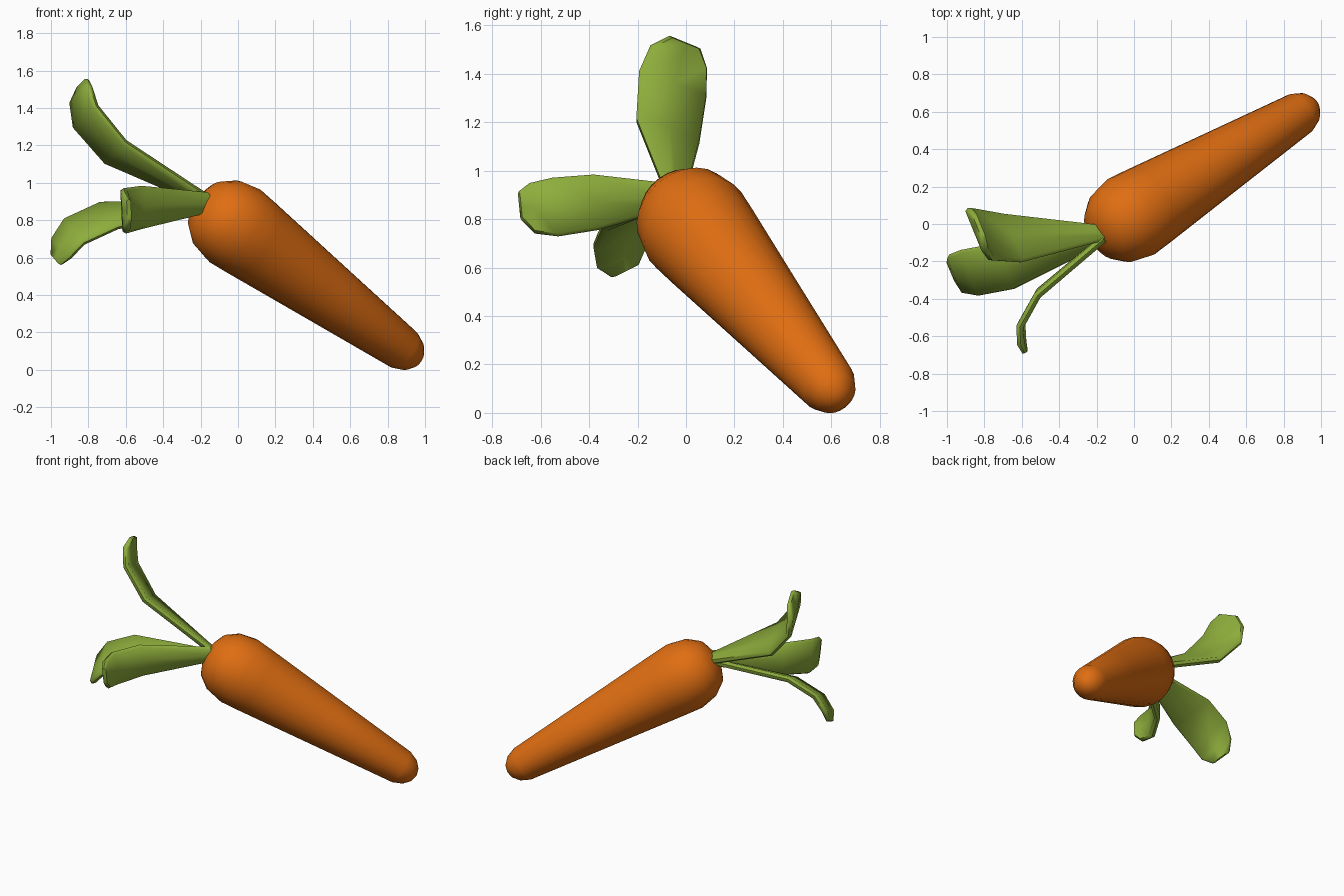
import bpy, bmesh, math
from mathutils import Vector

if "Cube" in bpy.data.objects:
    bpy.data.objects.remove(bpy.data.objects["Cube"])


def material(name, rgb):
    m = bpy.data.materials.new(name)
    m.diffuse_color = (*rgb, 1)
    m.use_nodes = True
    m.node_tree.nodes["Principled BSDF"].inputs["Base Color"].default_value = m.diffuse_color
    return m


ORANGE = material("carrot orange", (0.74, 0.155, 0.006))
GREEN = material("leaf green", (0.27, 0.42, 0.045))


def loft(name, rings, mat, angle):
    """Skin a list of closed point rings and cap both ends."""
    bm = bmesh.new()
    loops = [[bm.verts.new(p) for p in ring] for ring in rings]
    n = len(loops[0])
    for a, b in zip(loops, loops[1:]):
        for i in range(n):
            j = (i + 1) % n
            bm.faces.new((a[i], a[j], b[j], b[i]))
    bm.faces.new(loops[0])
    bm.faces.new(loops[-1])
    bmesh.ops.recalc_face_normals(bm, faces=bm.faces)
    mesh = bpy.data.meshes.new(name)
    bm.to_mesh(mesh)
    bm.free()
    mesh.materials.append(mat)
    ob = bpy.data.objects.new(name, mesh)
    bpy.context.collection.objects.link(ob)
    bpy.ops.object.select_all(action='DESELECT')
    ob.select_set(True)
    bpy.context.view_layer.objects.active = ob
    bpy.ops.object.shade_smooth_by_angle(angle=math.radians(angle))
    return ob


def ellipse(c, u, v, n):
    return [c + u * math.cos(2 * math.pi * i / n) + v * math.sin(2 * math.pi * i / n)
            for i in range(n)]


# Root: (distance along axis, radius) profile turned about a slanted axis
origin = Vector((-0.03, 0.03, 0.78))
axis = Vector((0.723, 0.443, -0.53)).normalized()
side = axis.cross(Vector((0, 0, 1))).normalized()
up = side.cross(axis)
profile = [(-0.225, 0.03), (-0.215, 0.08), (-0.18, 0.155), (-0.10, 0.212),
           (0.02, 0.237), (0.14, 0.227), (0.70, 0.172), (1.265, 0.117),
           (1.33, 0.09), (1.368, 0.05), (1.38, 0.015)]
loft("carrot_root", [ellipse(origin + axis * s, side * r, up * r, 24)
                     for s, r in profile], ORANGE, 60)


# Leaves: bent paddles, each station is (centre, half width)
def leaf(name, width_dir, stations):
    w0 = Vector(width_dir).normalized()
    pts = [Vector(c) for c, _ in stations]
    rings = []
    for i, (_, h) in enumerate(stations):
        t = (pts[min(i + 1, len(pts) - 1)] - pts[max(i - 1, 0)]).normalized()
        nrm = t.cross(w0).normalized()
        k = 0.02 if i < len(pts) - 1 else 0.012
        w = w0
        # rounded flat strip section
        rings.append([pts[i] + w * a + nrm * b for a, b in (
            (h, 0), (h - 0.012, k), (0, k), (-h + 0.012, k),
            (-h, 0), (-h + 0.012, -k), (0, -k), (h - 0.012, -k))])
    loft(name, rings, GREEN, 60)


leaf("upper_leaf", (0.35, -0.86, 0.35), [
    ((-0.16, -0.045, 0.90), 0.045), ((-0.655, -0.075, 1.165), 0.15),
    ((-0.815, -0.055, 1.355), 0.16), ((-0.84, -0.03, 1.47), 0.135),
    ((-0.83, -0.005, 1.53), 0.075)])
leaf("front_leaf", (-0.05, -0.1, 0.99), [
    ((-0.16, -0.075, 0.895), 0.055), ((-0.51, -0.37, 0.87), 0.115),
    ((-0.605, -0.54, 0.85), 0.122), ((-0.60, -0.635, 0.845), 0.105),
    ((-0.582, -0.685, 0.855), 0.06)])
leaf("lower_leaf", (0.35, -0.84, -0.42), [
    ((-0.16, -0.06, 0.88), 0.045), ((-0.69, -0.225, 0.825), 0.145),
    ((-0.875, -0.26, 0.74), 0.145), ((-0.945, -0.265, 0.65), 0.122),
    ((-0.972, -0.25, 0.59), 0.07)])
